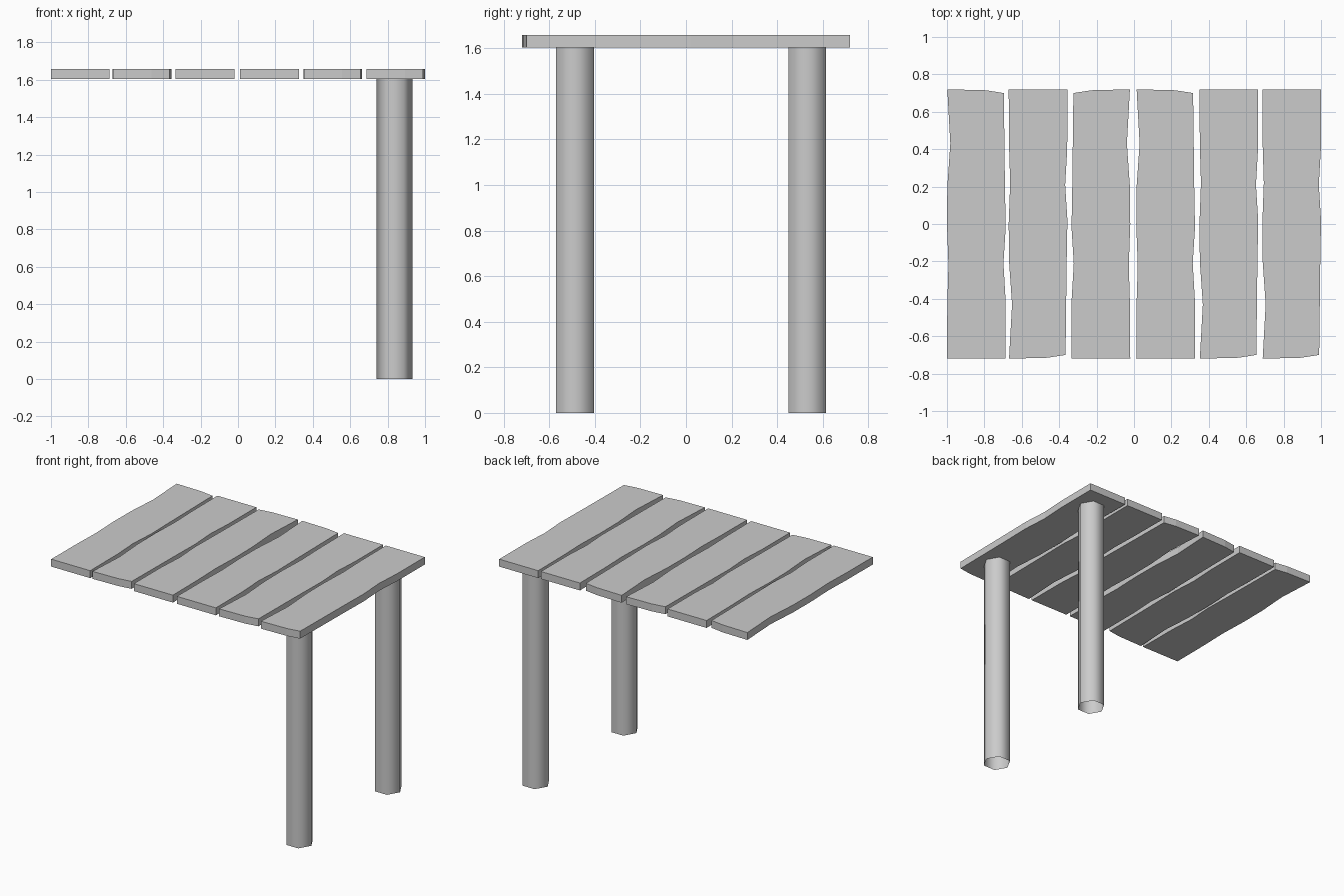
import bpy, bmesh

if "Cube" in bpy.data.objects:
    bpy.data.objects.remove(bpy.data.objects["Cube"])

PLANK_BOTTOM, PLANK_TOP = 1.604, 1.658

# Worn plank outline (x, y), centred on the plank
OUTLINE = [(-0.157, -0.72), (0.157, -0.72), (0.156, -0.40), (0.145, -0.21),
           (0.157, -0.02), (0.153, 0.20), (0.147, 0.70), (0.05, 0.715),
           (-0.155, 0.72), (-0.139, 0.43), (-0.155, 0.20), (-0.157, 0.0),
           (-0.149, -0.22), (-0.155, -0.42)]


def add_object(name, bm):
    mesh = bpy.data.meshes.new(name)
    bm.to_mesh(mesh)
    bm.free()
    obj = bpy.data.objects.new(name, mesh)
    bpy.context.collection.objects.link(obj)
    return obj


def plank(name, x, flip_x, flip_y):
    bm = bmesh.new()
    face = bm.faces.new([bm.verts.new((x + flip_x * px, flip_y * py, PLANK_BOTTOM))
                         for px, py in OUTLINE])
    top = bmesh.ops.extrude_face_region(bm, geom=[face], use_keep_orig=True)
    verts = [g for g in top["geom"] if isinstance(g, bmesh.types.BMVert)]
    bmesh.ops.translate(bm, verts=verts, vec=(0, 0, PLANK_TOP - PLANK_BOTTOM))
    bmesh.ops.recalc_face_normals(bm, faces=bm.faces)
    return add_object(name, bm)


def post(name, x, y, radius=0.096):
    # Six-sided open tube, smooth shaded
    bm = bmesh.new()
    bmesh.ops.create_cone(bm, cap_ends=False, segments=6, radius1=radius,
                          radius2=radius, depth=PLANK_BOTTOM)
    # Put corners on the x axis
    corner = max(v.co.x for v in bm.verts)
    if corner < radius * 0.99:
        for v in bm.verts:
            v.co.x, v.co.y = -v.co.y, v.co.x
    bmesh.ops.translate(bm, verts=bm.verts, vec=(x, y, PLANK_BOTTOM / 2))
    bmesh.ops.recalc_face_normals(bm, faces=bm.faces)
    # Make sure the walls face outwards
    f = next(iter(bm.faces))
    c = f.calc_center_median()
    if f.normal.x * (c.x - x) + f.normal.y * (c.y - y) < 0:
        bmesh.ops.reverse_faces(bm, faces=bm.faces)
    for f in bm.faces:
        f.smooth = True
    return add_object(name, bm)


# Deck: one plank shape, mirrored for variety
LAYOUT = [(-0.843, 1, 1), (-0.513, 1, -1), (-0.177, -1, 1),
          (0.169, 1, 1), (0.507, 1, -1), (0.843, 1, -1)]
for i, (x, fx, fy) in enumerate(LAYOUT, 1):
    plank(f"plank_{i}", x, fx, fy)

# Two support posts at the right end
post("front_post", 0.837, -0.488)
post("back_post", 0.837, 0.532)
